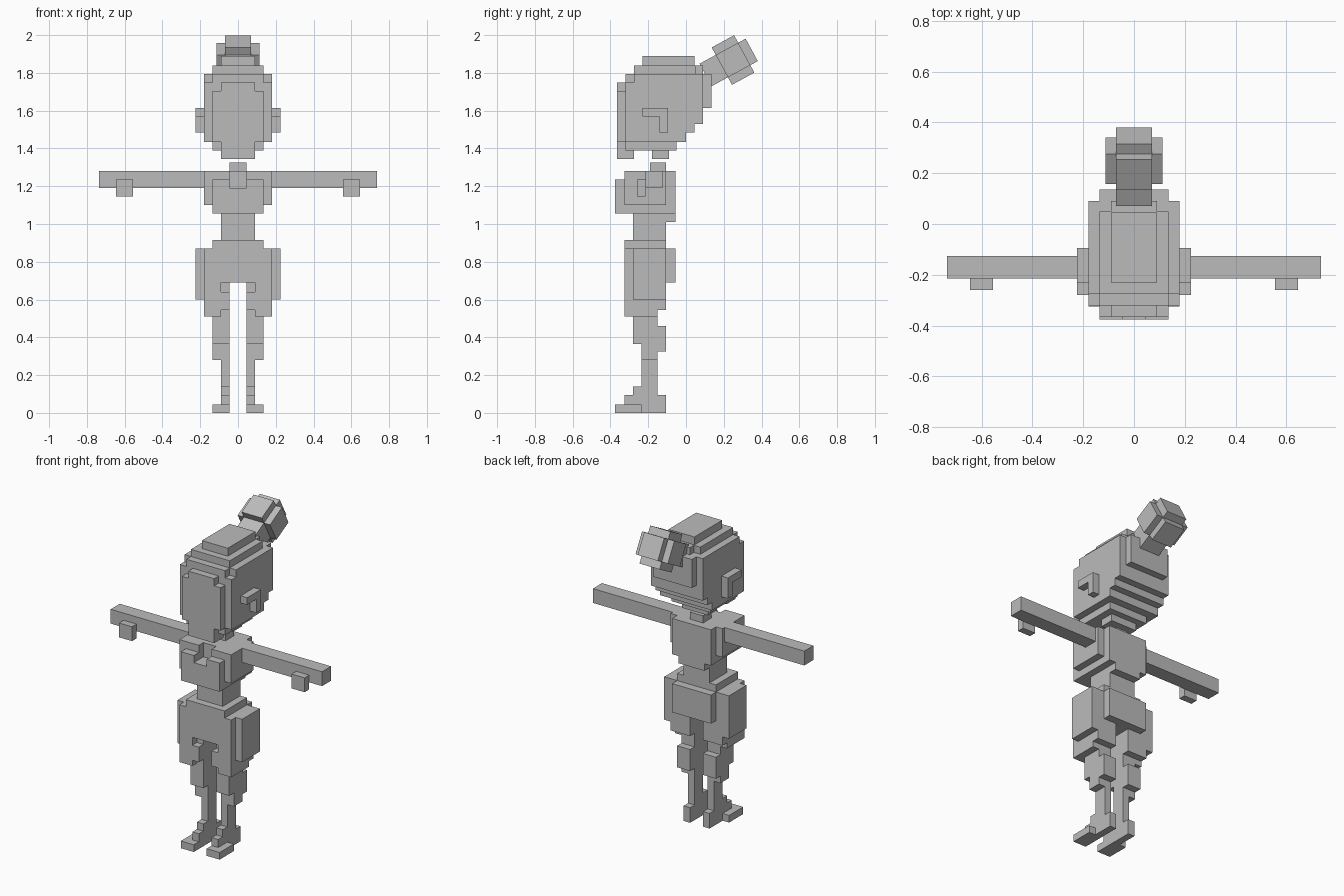
import bpy
import bmesh
import math
from mathutils import Matrix, Vector

if "Cube" in bpy.data.objects:
    bpy.data.objects.remove(bpy.data.objects["Cube"], do_unlink=True)

GREY = (0.5, 0.5, 0.5, 1.0)
mat = bpy.data.materials.new("plain grey")
mat.use_nodes = True
mat.diffuse_color = GREY
mat.node_tree.nodes["Principled BSDF"].inputs["Base Color"].default_value = GREY


def add_box(bm, x0, x1, y0, y1, z0, z1):
    size = Vector((x1 - x0, y1 - y0, z1 - z0))
    centre = Vector((x0 + x1, y0 + y1, z0 + z1)) / 2
    bmesh.ops.create_cube(bm, size=1, matrix=Matrix.Translation(centre) @ Matrix.Diagonal(size).to_4x4())


def part(name, boxes):
    """One blocky object; each box is (x0, x1, y0, y1, z0, z1)."""
    bm = bmesh.new()
    for b in boxes:
        add_box(bm, *b)
    mesh = bpy.data.meshes.new(name)
    bm.to_mesh(mesh)
    bm.free()
    mesh.materials.append(mat)
    obj = bpy.data.objects.new(name, mesh)
    bpy.context.collection.objects.link(obj)
    return obj


def centred(name, boxes):
    """Boxes given as (half width, y0, y1, z0, z1), centred on x = 0."""
    return part(name, [(-b[0], b[0], *b[1:]) for b in boxes])


def pair(name, boxes):
    """A left part and its mirror image on the right."""
    part("left_" + name, boxes)
    part("right_" + name, [(-b[1], -b[0], *b[2:]) for b in boxes])


# Head: stacked layers, stepped in towards the crown, nape and chin
centred("head", [
    (0.18, -0.275, 0.09, 1.615, 1.75),
    (0.135, -0.32, 0.135, 1.615, 1.795),
    (0.18, -0.275, 0.09, 1.75, 1.795),
    (0.18, -0.32, 0.09, 1.53, 1.75),
    (0.18, -0.32, 0.045, 1.485, 1.53),
    (0.18, -0.32, 0.0, 1.435, 1.485),
    (0.135, -0.32, -0.05, 1.39, 1.435),
    (0.09, -0.18, -0.09, 1.345, 1.39),
])
centred("hair_crown", [
    (0.135, -0.275, 0.05, 1.795, 1.84),
    (0.09, -0.275, 0.09, 1.795, 1.84),
    (0.09, -0.23, 0.045, 1.84, 1.89),
])
centred("face", [
    (0.09, -0.365, -0.32, 1.705, 1.75),
    (0.135, -0.365, -0.32, 1.435, 1.705),
    (0.09, -0.365, -0.32, 1.39, 1.435),
    (0.09, -0.365, -0.275, 1.345, 1.39),
])
pair("ear", [
    (0.18, 0.225, -0.23, -0.095, 1.57, 1.615),
    (0.18, 0.225, -0.14, -0.095, 1.485, 1.57),
])

# Tilted hair bun with its short stem
bun = centred("hair_bun", [
    (0.07, -0.0675, 0.0675, -0.1125, 0.1125),
    (0.07, -0.1125, 0.1125, -0.0675, 0.0675),
    (0.1125, -0.0675, 0.0675, -0.0675, 0.0675),
    (0.07, -0.165, 0.0, -0.0675, 0.0675),
])
bun.data.transform(Matrix.Translation((0, 0.249, 1.868)) @ Matrix.Rotation(math.radians(28.5), 4, 'X'))

# Neck, chest with a cut neckline, and waist
centred("neck", [(0.045, -0.19, -0.105, 1.19, 1.325)])
centred("chest", [
    (0.18, -0.28, -0.105, 1.1, 1.28),
    (0.135, -0.28, -0.055, 1.055, 1.28),
    (0.09, -0.28, -0.055, 1.01, 1.055),
    (0.135, -0.325, -0.28, 1.055, 1.19),
    (0.18, -0.325, -0.28, 1.1, 1.19),
    (0.135, -0.375, -0.325, 1.055, 1.19),
])
pair("bust", [
    (0.045, 0.18, -0.325, -0.28, 1.19, 1.28),
    (0.045, 0.135, -0.375, -0.325, 1.19, 1.235),
])
centred("waist", [(0.09, -0.28, -0.105, 0.9, 1.055)])

# Straight arms with a thumb block
pair("arm", [(0.18, 0.735, -0.215, -0.125, 1.19, 1.28)])
pair("thumb", [(0.555, 0.645, -0.26, -0.215, 1.145, 1.235)])

# Hips with side plates and seat
centred("hips", [
    (0.135, -0.325, -0.105, 0.87, 0.915),
    (0.18, -0.325, -0.105, 0.69, 0.87),
    (0.135, -0.105, -0.055, 0.69, 0.87),
])
pair("hip_plate", [(0.18, 0.225, -0.28, -0.105, 0.6, 0.87)])

# Legs, stepping in from thigh to ankle
pair("thigh", [
    (0.045, 0.18, -0.28, -0.15, 0.51, 0.69),
    (0.045, 0.18, -0.15, -0.105, 0.545, 0.69),
    (0.09, 0.18, -0.325, -0.28, 0.51, 0.69),
    (0.045, 0.09, -0.325, -0.28, 0.545, 0.64),
])
pair("lower_leg", [
    (0.045, 0.135, -0.28, -0.235, 0.365, 0.51),
    (0.045, 0.135, -0.235, -0.15, 0.28, 0.51),
    (0.045, 0.135, -0.15, -0.105, 0.325, 0.46),
    (0.045, 0.09, -0.235, -0.15, 0.095, 0.28),
])
pair("foot", [
    (0.045, 0.135, -0.375, -0.235, 0.0, 0.045),
    (0.045, 0.09, -0.235, -0.105, 0.0, 0.045),
    (0.045, 0.09, -0.325, -0.105, 0.045, 0.095),
    (0.045, 0.09, -0.28, -0.15, 0.095, 0.14),
])
